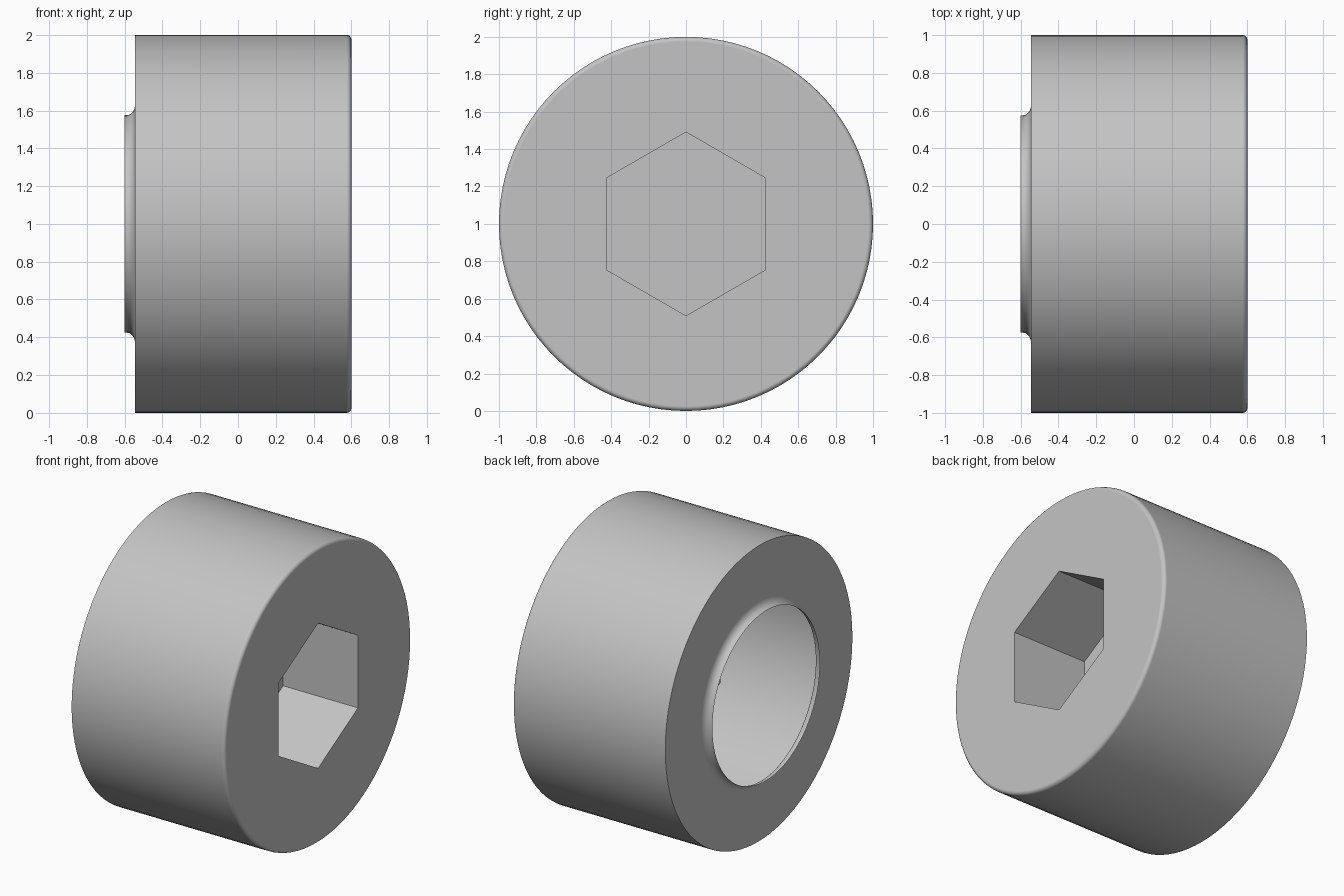
import bpy, bmesh, math

if "Cube" in bpy.data.objects:
    bpy.data.objects.remove(bpy.data.objects["Cube"], do_unlink=True)

SIDES = 96            # divisible by six so the hex corners are exact
BACK, SEAT, FRONT = -0.6, -0.545, 0.6
SOCKET_FLOOR = 0.04
HEX_APOTHEM = 0.425
NECK_R, FILLET, EDGE = 0.575, 0.045, 0.025

steel = bpy.data.materials.new("steel_grey")
steel.use_nodes = True
grey = (0.55, 0.55, 0.55, 1)
steel.diffuse_color = grey
steel.node_tree.nodes["Principled BSDF"].inputs["Base Color"].default_value = grey


def round_radius(r):
    return lambda t: r


def hex_radius(t):
    return HEX_APOTHEM / math.cos(t % (math.pi / 3) - math.pi / 6)


def quarter(steps):
    return [math.pi / 2 * k / steps for k in range(steps + 1)]


# Profile along the axis: open neck, concave fillet, seat, wall, rounded edge
sections = [(BACK, round_radius(NECK_R))]
for a in quarter(6):
    sections.append((SEAT - FILLET * (1 - math.sin(a)),
                     round_radius(NECK_R + 0.055 * (1 - math.cos(a)))))
sections.append((SEAT, round_radius(1)))
for a in quarter(6):
    sections.append((FRONT - EDGE * (1 - math.sin(a)),
                     round_radius(1 - EDGE * (1 - math.cos(a)))))

# Hex socket: mouth, then floor
sections += [(FRONT, hex_radius), (SOCKET_FLOOR, hex_radius)]

bm = bmesh.new()
rings = []
for x, radius in sections:
    ring = []
    for i in range(SIDES):
        t = 2 * math.pi * i / SIDES
        r = radius(t + 1e-9)
        ring.append(bm.verts.new((x, r * math.sin(t), 1 + r * math.cos(t))))
    rings.append(ring)
for a, b in zip(rings, rings[1:]):
    for i in range(SIDES):
        j = (i + 1) % SIDES
        bm.faces.new((a[i], b[i], b[j], a[j]))
bm.faces.new(rings[-1][::-1])

mesh = bpy.data.meshes.new("socket_screw_head")
bm.to_mesh(mesh)
bm.free()
mesh.materials.append(steel)
head = bpy.data.objects.new("socket_screw_head", mesh)
bpy.context.collection.objects.link(head)

# Smooth round surfaces, crisp socket and seat edges
bpy.ops.object.select_all(action="DESELECT")
head.select_set(True)
bpy.context.view_layer.objects.active = head
bpy.ops.object.shade_smooth_by_angle(angle=math.radians(30))
weighted = head.modifiers.new("flat_face_normals", "WEIGHTED_NORMAL")
weighted.keep_sharp = True
